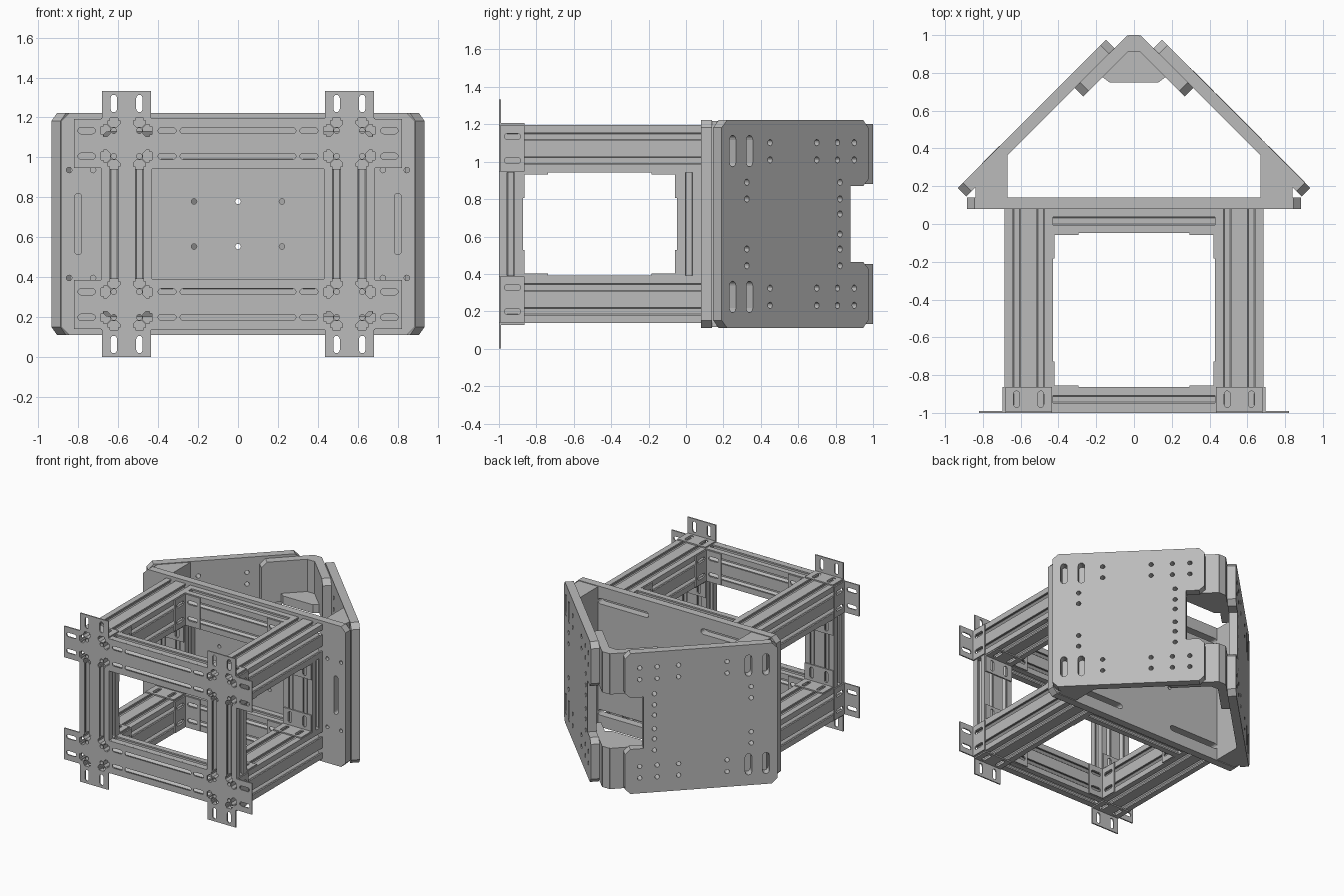
import bpy, bmesh, math
from mathutils import Matrix, Vector

cube = bpy.data.objects.get("Cube")
if cube:
    bpy.data.objects.remove(cube, do_unlink=True)

MID = 0.667          # height of the symmetry plane
CELL = 0.1275        # one cell of the slotted extrusion
X, Y, Z = Vector((1, 0, 0)), Vector((0, 1, 0)), Vector((0, 0, 1))
R2 = math.sqrt(2)

grey = bpy.data.materials.new("aluminium_grey")
grey.use_nodes = True
COLOUR = (0.5, 0.5, 0.5, 1)
grey.diffuse_color = COLOUR
for node in grey.node_tree.nodes:
    if node.type == 'BSDF_PRINCIPLED':
        node.inputs["Base Color"].default_value = COLOUR


def solid(name, outline, holes, w0, w1, origin, u, v, mirror=""):
    """Extrude an outline with holes from w0 to w1 along u x v."""
    curve = bpy.data.curves.new(name, 'CURVE')
    curve.dimensions = '2D'
    curve.fill_mode = 'BOTH'
    curve.extrude = (w1 - w0) / 2
    for loop in [outline] + holes:
        spline = curve.splines.new('POLY')
        spline.points.add(len(loop) - 1)
        for p, (a, b) in zip(spline.points, loop):
            p.co = (a, b, 0, 1)
        spline.use_cyclic_u = True
    temp = bpy.data.objects.new(name, curve)
    bpy.context.collection.objects.link(temp)
    deps = bpy.context.evaluated_depsgraph_get()
    mesh = bpy.data.meshes.new_from_object(temp.evaluated_get(deps))
    bpy.data.objects.remove(temp, do_unlink=True)
    w = u.cross(v)
    frame = Matrix((u, v, w)).transposed().to_4x4()
    frame.translation = Vector(origin) + w * (w0 + w1) / 2
    mesh.transform(frame)
    bm = bmesh.new()
    bm.from_mesh(mesh)
    bmesh.ops.remove_doubles(bm, verts=bm.verts, dist=1e-5)
    bmesh.ops.recalc_face_normals(bm, faces=bm.faces)
    for f in bm.faces:
        f.smooth = False
        f.material_index = 0
    bm.to_mesh(mesh)
    bm.free()
    mesh.materials.clear()
    mesh.materials.append(grey)
    obj = bpy.data.objects.new(name, mesh)
    obj.location.z = MID
    bpy.context.collection.objects.link(obj)
    if mirror:
        mod = obj.modifiers.new("Mirror", 'MIRROR')
        mod.use_axis = [axis in mirror for axis in "xyz"]
        mod.use_mirror_merge = False
    return obj


def slot(a0, b0, a1, b1, r, n=6):
    """Rounded slot between two points."""
    t = math.atan2(b1 - b0, a1 - a0)
    pts = []
    for a, b, start in ((a1, b1, t - math.pi / 2), (a0, b0, t + math.pi / 2)):
        for i in range(n + 1):
            ang = start + math.pi * i / n
            pts.append((a + r * math.cos(ang), b + r * math.sin(ang)))
    return pts


def hole(a, b, r=0.014, n=12):
    return [(a + r * math.cos(2 * math.pi * i / n),
             b + r * math.sin(2 * math.pi * i / n)) for i in range(n)]


def rect(a, b):
    return [(-a, -b), (a, -b), (a, b), (-a, b)]


def profile(nu, nv):
    """Slotted extrusion section: outline and core holes."""
    half = [(-.02, 0), (-.02, .012), (-.03, .012), (-.03, .03), (-.015, .045)]
    groove = half + [(-a, d) for a, d in reversed(half)]
    hu, hv = nu * CELL / 2, nv * CELL / 2
    sides = [(-hu, -hv, 1, 0, nu), (hu, -hv, 0, 1, nv),
             (hu, hv, -1, 0, nu), (-hu, hv, 0, -1, nv)]
    pts = []
    for a, b, da, db, n in sides:
        pts.append((a, b))
        for i in range(n):
            for along, d in groove:
                s = (i + .5) * CELL + along
                pts.append((a + da * s - db * d, b + db * s + da * d))
    holes = [hole((i + .5) * CELL - hu, (j + .5) * CELL - hv)
             for i in range(nu) for j in range(nv)]
    return pts, holes


def bracket(name, corner, a, b, c, mirror):
    """Angle bracket with two slots in each leg; c is the width direction."""
    for tag, d, other in (("leg_a", a, b), ("leg_b", b, a)):
        side = .01 * d.cross(c).dot(other)
        outline = [(0, -.123), (.136, -.123), (.136, .123), (0, .123)]
        slots = [slot(.045, k, .1, k, .016) for k in (-.064, .064)]
        solid(f"{name}_{tag}", outline, slots, min(0, side), max(0, side),
              corner, d, c, mirror)


# Frame: long rails, posts and cross beams
RX, RZ = .5575, .403
solid("long_rail", *profile(2, 2), -.08, 1, (RX, 0, RZ), X, Z, "xz")
for label, y in (("front", -.936), ("rear", .016)):
    solid(label + "_post", *profile(2, 1), -.2755, .2755, (RX, y, 0), X, Y, "x")
for label, y in (("front", -.928), ("rear", .016)):
    solid(label + "_cross_beam", *profile(1, 2), -.43, .43, (0, y, RZ), Y, Z, "z")

# Slotted facing on the front beams
facing = []
for row in (-.064, .064):
    facing.append(slot(-.275, row, .275, row, .015))
    for s in (-1, 1):
        facing.append(slot(s * .355 - .03, row, s * .355 + .03, row, .015))
solid("front_beam_facing", rect(.43, .1275), facing, 0, .008, (0, -.992, RZ), X, Z, "z")

# Angle brackets: outer mounting tabs and inner corners
bracket("upright_tab", (RX, -1, .5305), Z, Y, X, "xz")
bracket("side_tab", (.685, -1, RZ), X, Y, Z, "xz")
bracket("front_post_bracket", (RX, -.8725, .2755), Y, -Z, X, "xz")
bracket("rear_post_bracket", (RX, -.0475, .2755), -Y, -Z, X, "xz")
bracket("front_beam_bracket", (.43, -.8645, RZ), -X, Y, Z, "xz")
bracket("rear_beam_bracket", (.43, -.0475, RZ), -X, -Y, Z, "xz")

# Back plate with chamfered corners
corners = [(.885, .515), (.845, .555), (-.845, .555), (-.885, .515)]
plate_outline = corners + [(-a, -b) for a, b in corners]
plate_holes = [hole(0, k * .113) for k in (-1, 1)]
for sx in (-1, 1):
    plate_holes.append(slot(sx * .8, -.135, sx * .8, .135, .018))
    for sz in (-1, 1):
        plate_holes.append(slot(sx * .25, sz * .44, sx * .65, sz * .44, .022))
        plate_holes.append(hole(sx * .22, sz * .113))
        plate_holes += [hole(sx * k, sz * .27) for k in (.725, .845)]
solid("back_plate", plate_outline, plate_holes, -.14, -.08, (0, 0, 0), X, Z)

# Corner blocks joining plate and wings
solid("corner_block", [(.67, .14), (.84, .14), (.84, .195), (.67, .365)], [],
      -.55, .55, (0, 0, 0), X, Y, "x")

# Slanted wings, notched at the apex
ALONG = Vector((-1, 1, 0)).normalized()
upper = [(.27, .515), (.31, .555), (1.34, .555), (1.38, .515),
         (1.38, .24), (1.34, .203), (1.245, .203)]
wing_outline = upper + [(s, -z) for s, z in reversed(upper)]
wing_holes = []
for sz in (-1, 1):
    for y in (.25, .34):
        wing_holes.append(slot(y * R2, sz * .33, y * R2, sz * .45, .024))
    for y in (.45, .70, .81, .90):
        wing_holes += [hole(y * R2, sz * z, .017) for z in (.343, .435)]
    wing_holes += [hole(.326 * R2, sz * z, .017) for z in (.134, .223)]
    wing_holes += [hole(.824 * R2, sz * z, .017) for z in (.054, .134, .223)]
solid("wing", wing_outline, wing_holes, -.064, 0, (1.125, 0, 0), ALONG, Z, "x")

# Apex clamps above and below the notch
strip = [(1.018, .213), (1.414, .213), (1.414, .535), (1.06, .535), (1.018, .495)]
solid("clamp_arm", strip, [], -.064, 0, (1.034, 0, 0), ALONG, Z, "xz")
solid("clamp_nose", [(-.03, .91), (.03, .91), (.03, 1), (-.03, 1)], [],
      .213, .535, (0, 0, 0), X, Y, "z")
web = [(.03, .915), (.17, .78), (.13, .75)]
solid("clamp_web", web + [(-a, b) for a, b in reversed(web)], [],
      .213, .28, (0, 0, 0), X, Y, "z")
